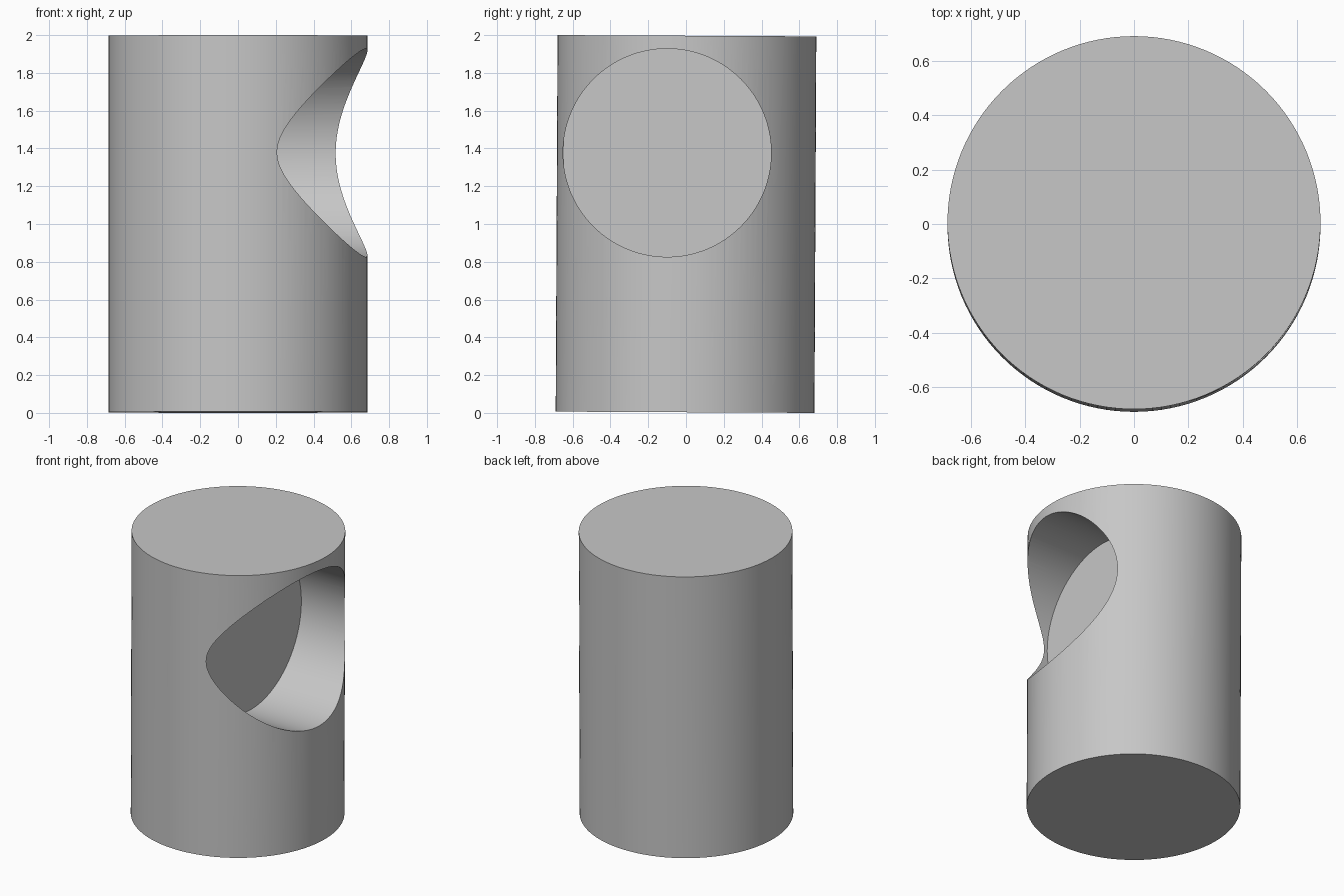
import bpy
import math

cube = bpy.data.objects.get("Cube")
if cube:
    bpy.data.objects.remove(cube, do_unlink=True)

RADIUS = 0.685
TILT = 0.005          # slight lean of the body toward the back
HOLE_RADIUS = 0.551
HOLE_FLOOR = 0.18     # x position of the flat bottom of the hole
HOLE_DEPTH = 1.0

grey = bpy.data.materials.new("plain grey")
grey.use_nodes = True
grey.diffuse_color = (0.57, 0.57, 0.57, 1)
grey.node_tree.nodes["Principled BSDF"].inputs["Base Color"].default_value = (0.57, 0.57, 0.57, 1)


def cylinder(name, radius, depth, location, rotation):
    bpy.ops.mesh.primitive_cylinder_add(vertices=128, radius=radius, depth=depth,
                                        location=location, rotation=rotation)
    obj = bpy.context.object
    obj.name = name
    obj.data.materials.append(grey)
    return obj


# Blind round hole, drilled in from the model's left side
cutter = cylinder("hole_cutter", HOLE_RADIUS, HOLE_DEPTH,
                  (HOLE_FLOOR + HOLE_DEPTH / 2, -0.1, 1.377), (0, math.pi / 2, 0))
cutter.hide_render = True

# Solid body
height = 2 - 2 * RADIUS * TILT
body = cylinder("cylinder_body", RADIUS, height, (0, 0, 1), (-TILT, 0, 0))
cut = body.modifiers.new("side_hole", 'BOOLEAN')
cut.operation = 'DIFFERENCE'
cut.solver = 'EXACT'
cut.object = cutter
bpy.ops.object.modifier_apply(modifier=cut.name)
bpy.data.objects.remove(cutter, do_unlink=True)

# Smooth walls with crisp rims
bpy.ops.object.shade_smooth_by_angle(angle=math.radians(25))
